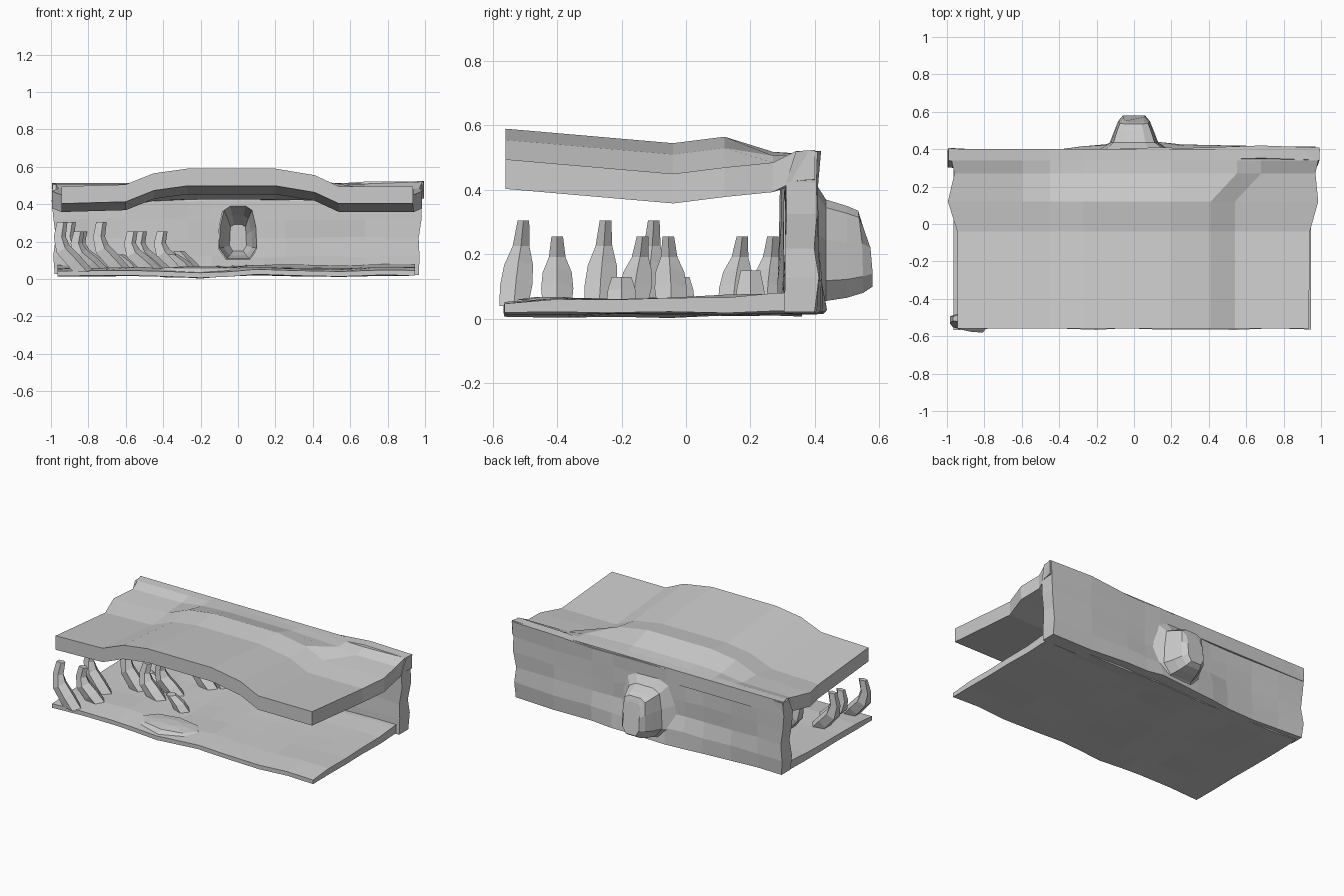
import bpy, bmesh, math, random
from mathutils import Vector

if "Cube" in bpy.data.objects:
    bpy.data.objects.remove(bpy.data.objects["Cube"])
random.seed(4)


def finish(name, bm):
    bmesh.ops.recalc_face_normals(bm, faces=bm.faces)
    me = bpy.data.meshes.new(name)
    bm.to_mesh(me)
    bm.free()
    ob = bpy.data.objects.new(name, me)
    bpy.context.collection.objects.link(ob)
    return ob


def slab(name, us, vs, side_a, side_b):
    """Closed slab between two grids; side_a / side_b map grid indices to points."""
    bm = bmesh.new()
    nu, nv = len(us), len(vs)
    a, b = [[[bm.verts.new(f(i, j)) for j in range(nv)] for i in range(nu)]
            for f in (side_a, side_b)]
    for g in (a, b):
        for i in range(nu - 1):
            for j in range(nv - 1):
                bm.faces.new((g[i][j], g[i + 1][j], g[i + 1][j + 1], g[i][j + 1]))
    rim = [(i, 0) for i in range(nu)] + [(nu - 1, j) for j in range(1, nv)]
    rim += [(i, nv - 1) for i in range(nu - 2, -1, -1)] + [(0, j) for j in range(nv - 2, 0, -1)]
    for (i, j), (k, l) in zip(rim, rim[1:] + rim[:1]):
        bm.faces.new((a[i][j], a[k][l], b[k][l], b[i][j]))
    return finish(name, bm)


def loft(name, rings):
    bm = bmesh.new()
    rs = [[bm.verts.new(p) for p in r] for r in rings]
    for r, s in zip(rs, rs[1:]):
        for k in range(len(r)):
            n = (k + 1) % len(r)
            bm.faces.new((r[k], r[n], s[n], s[k]))
    bm.faces.new(rs[0])
    bm.faces.new(rs[-1])
    return finish(name, bm)


# Floor: thin uneven slab
fx = [-.965, -.75, -.52, -.38, -.2, -.05, .1, .3, .55, .75, .945]
fy = [-.562, -.4, -.22, -.05, .13, .28, .36]
low = [.018, .016, .02, .012, .006, .014, .024, .017, .014, .02, .022]
bump = [[random.uniform(-.006, .006) for _ in fy] for _ in fx]
back = [-.013, 0, 0, .003, .008, .016, .016]


def floor_pt(i, j, dz):
    y = fy[j] + (bump[i][1] if j == 0 else 0)
    return (fx[i], y, max(0, low[i] + bump[i][j] * .8 + dz + (back[j] if dz else 0)))


slab("floor", fx, fy, lambda i, j: floor_pt(i, j, 0), lambda i, j: floor_pt(i, j, .04))

# Low mound near the front edge of the floor
loft("floor_mound", [[(-.2 + r * 2 * math.cos(t * math.pi / 4), -.42 + r * math.sin(t * math.pi / 4), z)
                      for t in range(8)] for r, z in ((.13, .03), (.1, .06), (.04, .068))])

# Roof: bent slab with a raised middle that flattens and narrows into the wall
rx = [-.945, -.6, -.45, -.27, .2, .41, .54, .935]
hump = [0, .01, .07, .095, .095, .06, .0, 0]
ry = [-.56, -.04, .12, .27, .34, .40]
rz = [.495, .45, .47, .485, .508, .512]
flat = [1, 1, 1, .35, .06, 0]
left = [0, 0, -.05, -.015, -.03, -.05]
right = [0, .005, .05, .035, .05, .06]


def roof_pt(i, j, dz):
    x = rx[i] + (left[j] if i == 0 else right[j] if i == 7 else 0)
    if i in (5, 6) and j > 2:
        x += .14
    return (x, ry[j], rz[j] + hump[i] * flat[j] - dz + (.012 if i == 7 and j > 3 else 0))


slab("roof", rx, ry, lambda i, j: roof_pt(i, j, 0), lambda i, j: roof_pt(i, j, .092))

# Back wall: faceted slab, slightly wavy, flared at the foot in the middle
wx = [-.98, -.8, -.6, -.4, -.27, -.14, .14, .25, .4, .68, .97]
wz = [.02, .12, .22, .32, .42, .503]
wave = [.0, -.008, -.014, -.012, -.006, 0, .004, .006, .01, .014, .004]
flare = [0, 0, .01, .02, .03, .035, .035, .025, .01, 0, 0]
inner = [.30, .30, .305, .305, .305, .335]
outer = [.395, .405, .395, .40, .40, .402]
jit = [[random.uniform(-.006, .006) for _ in wz] for _ in wx]


def wall_pt(i, j, ys, outside):
    z = wz[j] + jit[i][j] * (1.2 if j < 5 else .5) + (.015 if i > 8 and j == 5 else 0)
    w = (0, -.008, .006, -.006, -.016, -.012)[j] if i == 0 else \
        (-.002, .0, -.004, .012, .012, .022)[j] if i == 10 else 0
    f = flare[i] * max(0, 1 - j * .55) if outside else 0
    return (wx[i] + w, ys[j] + wave[i] + jit[i][j] * .7 + f, z)


wall = slab("back_wall", wx, wz, lambda i, j: wall_pt(i, j, inner, False),
            lambda i, j: wall_pt(i, j, outer, True))


# Niche: hollow pod in the middle of the wall
def pod_ring(y, w0, w1, z0, z1, lean=0):
    h = z1 - z0
    pts = [(-.6 * w0, 0), (.6 * w0, 0), (w0, .2), (w0 * .95, .6), (w1, .92),
           (.55 * w1, 1), (-.55 * w1, 1), (-w1, .92), (-w0 * .95, .6), (-w0, .2)]
    return [(x, y - lean * max(0, t - .5) * 2, z0 + h * t) for x, t in pts]


loft("niche_pod", [
    pod_ring(.52, .045, .04, .15, .29),
    pod_ring(.44, .075, .055, .125, .34),
    pod_ring(.31, .10, .075, .11, .39),
    pod_ring(.32, .13, .10, .08, .41),
    pod_ring(.39, .21, .16, .03, .44),
    pod_ring(.435, .13, .11, .055, .37),
    pod_ring(.50, .105, .09, .065, .35),
    pod_ring(.55, .085, .075, .08, .335, .015),
    pod_ring(.58, .06, .05, .10, .30, .035)])
cutter = loft("niche_cutter", [pod_ring(.2, .105, .08, .105, .395), pod_ring(.5, .105, .08, .105, .395)])
cutter.hide_render = True
cutter.hide_viewport = True
mod = wall.modifiers.new("niche_opening", 'BOOLEAN')
mod.object = cutter
mod.solver = 'EXACT'


# Curved spikes rising from the left part of the floor
def spike(n, x, y, top, lean=0):
    h = (top - .05) / .26
    # offset in x, height, half width in y, half thickness
    path = [(.13, .045, .045, .055), (.08, .10, .05, .042), (.02, .165, .045, .04),
            (.002, .23, .026, .032), (.015, .31, .018, .028)]
    rings = []
    for k, (dx, z, wy, t) in enumerate(path):
        p, q = path[max(k - 1, 0)], path[min(k + 1, 4)]
        side = Vector((q[1] - p[1], 0, p[0] - q[0])).normalized() * t
        if k in (0, 4):
            side = Vector((t, 0, 0))
        c = Vector((x + dx, y + lean * (k / 4 - .5), .045 + (z - .05) * h))
        w = Vector((0, wy, 0))
        # five-sided section, ridged on the inner curve
        rings.append([c - side - w * .7, c + side * .3 - w, c + side,
                      c + side * .3 + w, c - side + w * .7])
    loft(f"spike_{n}", rings)


spikes = [(-.955, -.52, .31, .03), (-.91, -.26, .31, .02), (-.745, -.11, .31, .02),
          (-.865, -.40, .26, 0), (-.58, -.15, .26, .03), (-.53, -.05, .26, -.01),
          (-.42, .16, .26, .03), (-.85, .26, .26, .02)]
for n, s in enumerate(spikes):
    spike(n, *s)

# Broken stubs
for n, (x, y, h) in enumerate([(-.33, -.2, .13), (-.62, -.02, .13), (-.3, .2, .15)]):
    loft(f"stub_{n}", [[(x + ox + r * math.cos(t * 2 * math.pi / 5),
                         y + r * math.sin(t * 2 * math.pi / 5), z) for t in range(5)]
                       for ox, r, z in ((.07, .05, .04), (.03, .045, .09), (-.02, .032, h))])
